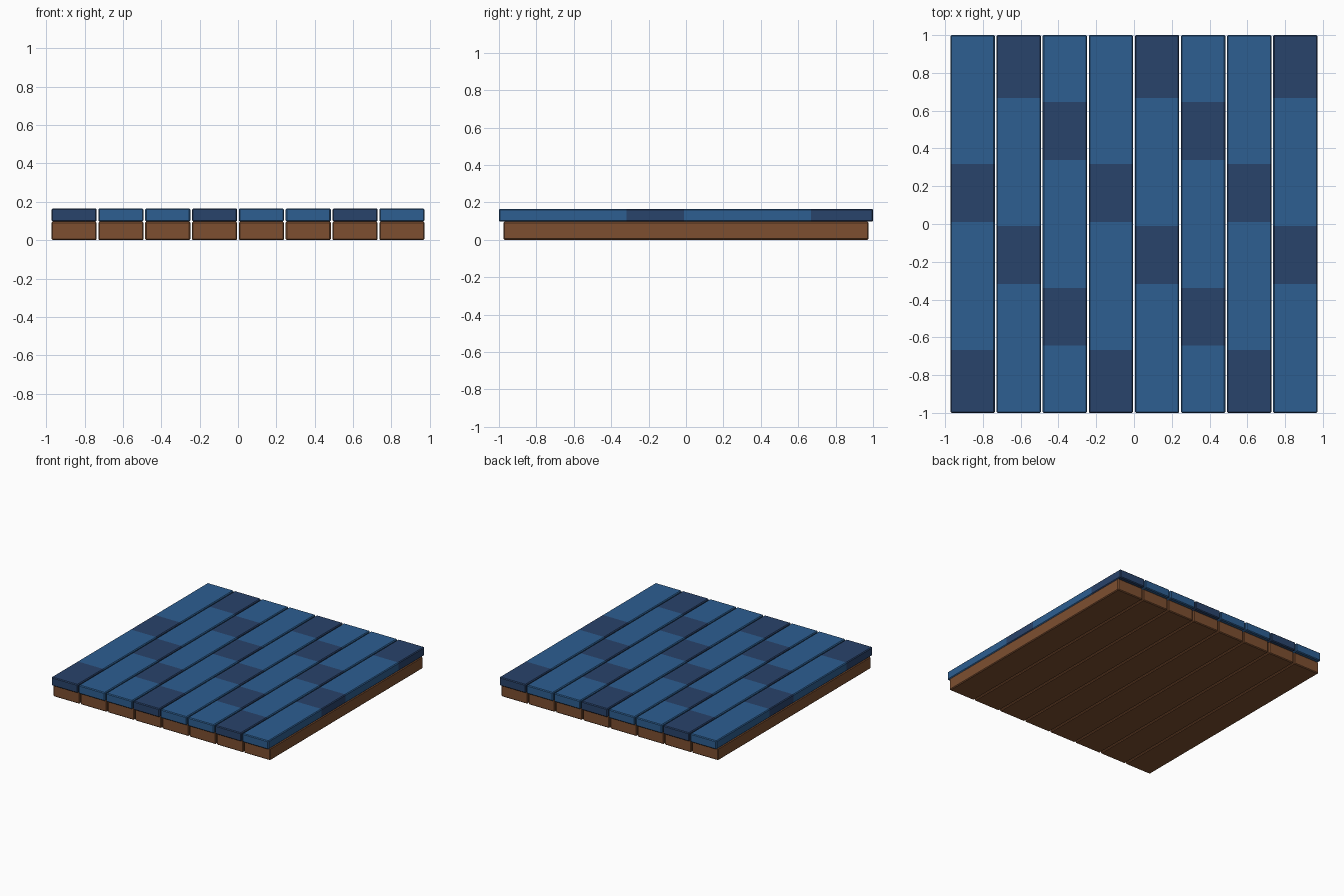
import bpy, bmesh
from mathutils import Matrix, Vector

if "Cube" in bpy.data.objects:
    bpy.data.objects.remove(bpy.data.objects["Cube"])


def material(name, rgb):
    m = bpy.data.materials.new(name)
    m.diffuse_color = (*rgb, 1)
    m.use_nodes = True
    m.node_tree.nodes["Principled BSDF"].inputs["Base Color"].default_value = m.diffuse_color
    return m


BLUE = material("blue", (0.026, 0.112, 0.283))
NAVY = material("navy", (0.022, 0.056, 0.147))
WOOD = material("wood", (0.205, 0.078, 0.030))

COUNT, PITCH, WIDTH = 8, 0.2441, 0.235


def plank(name, x, length, z0, z1, mats, dark=()):
    """Chamfered plank along y; dark lists the (start, end) spans of the second material."""
    bm = bmesh.new()
    bmesh.ops.create_cube(bm, size=1, matrix=Matrix.Translation((0, 0, (z0 + z1) / 2))
                          @ Matrix.Diagonal((WIDTH, length, z1 - z0, 1)))
    bmesh.ops.bevel(bm, geom=bm.edges[:], offset=0.006, segments=1, affect='EDGES')
    # cut the plank at the colour changes
    for y in [y for span in dark for y in span if abs(y) < 0.99]:
        bmesh.ops.bisect_plane(bm, geom=bm.verts[:] + bm.edges[:] + bm.faces[:],
                               plane_co=Vector((0, y, 0)), plane_no=Vector((0, 1, 0)))
    for f in bm.faces:
        y = f.calc_center_median().y
        f.material_index = int(any(a <= y <= b for a, b in dark))
    me = bpy.data.meshes.new(name)
    bm.to_mesh(me)
    bm.free()
    for m in mats:
        me.materials.append(m)
    ob = bpy.data.objects.new(name, me)
    ob.location.x = x
    bpy.context.collection.objects.link(ob)


# three repeating layouts of dark patches
PATCHES = [
    [(-1.0, -0.667), (0.01, 0.318)],
    [(-0.318, -0.01), (0.667, 1.0)],
    [(-0.643, -0.34), (0.34, 0.646)],
]

for i in range(COUNT):
    x = (i - (COUNT - 1) / 2) * PITCH
    plank(f"wood_board_{i + 1}", x, 1.952, 0.0, 0.097, [WOOD])
    plank(f"blue_slat_{i + 1}", x, 2.0, 0.097, 0.166, [BLUE, NAVY], PATCHES[i % 3])
